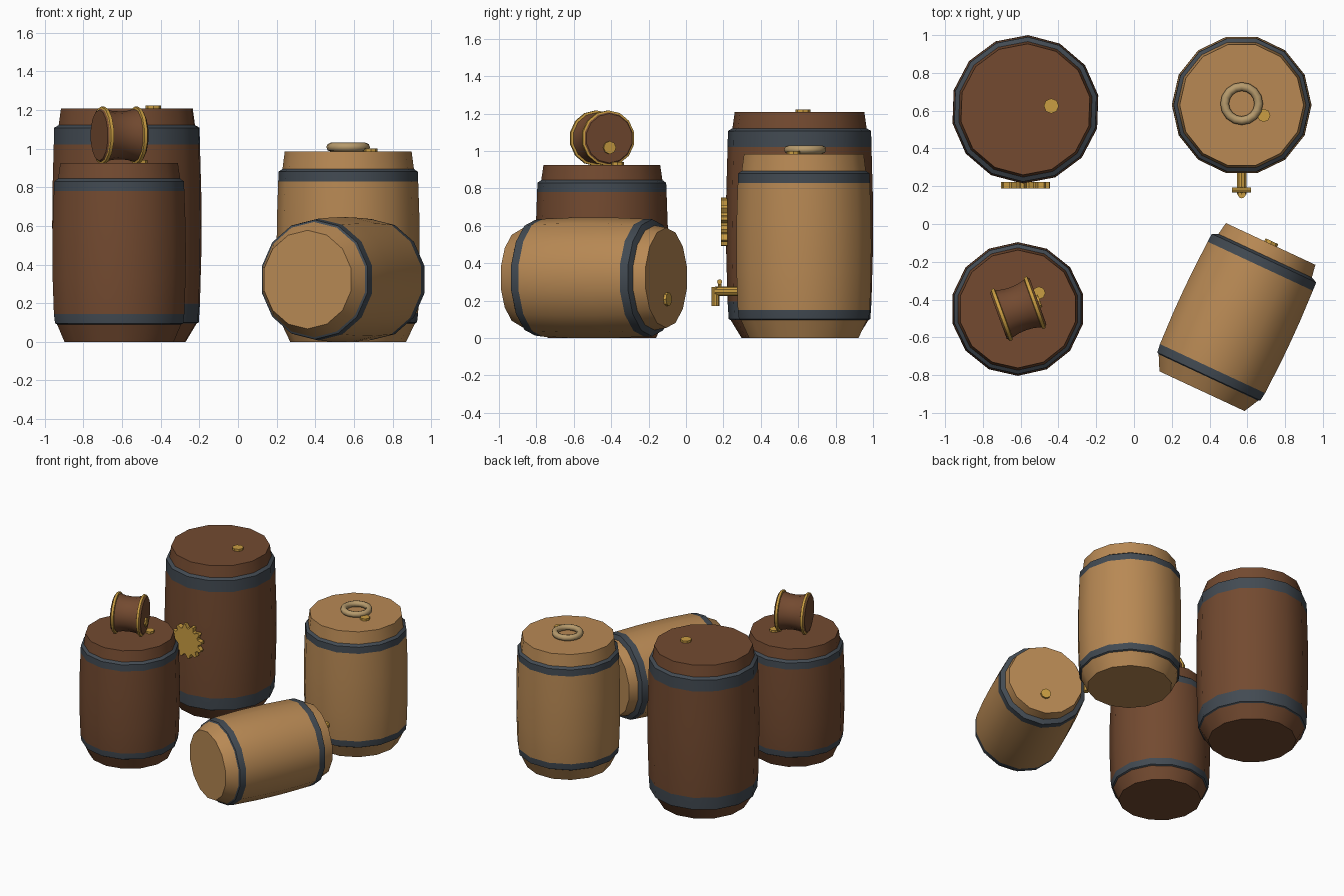
import bpy, bmesh, math
from mathutils import Matrix, Vector

if "Cube" in bpy.data.objects:
    bpy.data.objects.remove(bpy.data.objects["Cube"])

SIDES = 14


def material(name, rgb):
    m = bpy.data.materials.new(name)
    lin = [((c / 255 + 0.055) / 1.055) ** 2.4 for c in rgb]
    m.diffuse_color = (*lin, 1)
    m.use_nodes = True
    m.node_tree.nodes["Principled BSDF"].inputs["Base Color"].default_value = m.diffuse_color
    return m


DARK = material("dark_wood", (115, 74, 48))
LIGHT = material("light_wood", (184, 137, 84))
IRON = material("iron_band", (66, 74, 82))
GOLD = material("brass", (202, 157, 66))
ROPE = material("pale_ring", (182, 154, 108))


def finish(name, bm, mats, matrix=Matrix()):
    bmesh.ops.recalc_face_normals(bm, faces=bm.faces)
    me = bpy.data.meshes.new(name)
    bm.to_mesh(me)
    bm.free()
    for m in mats:
        me.materials.append(m)
    ob = bpy.data.objects.new(name, me)
    bpy.context.collection.objects.link(ob)
    ob.matrix_world = matrix
    bpy.context.view_layer.objects.active = ob
    ob.select_set(True)
    bpy.ops.object.shade_smooth_by_angle(angle=math.radians(30))
    ob.select_set(False)
    return ob


def lathe(name, profile, bands, mats, matrix, turn=0.0):
    """Turn (radius, height) points; segments listed in bands get material 1."""
    bm = bmesh.new()
    rings = []
    for r, z in profile:
        angles = [math.radians(turn) + math.tau * i / SIDES for i in range(SIDES)]
        rings.append([bm.verts.new((r * math.cos(a), r * math.sin(a), z)) for a in angles])
    for s, (lo, hi) in enumerate(zip(rings, rings[1:])):
        for i in range(SIDES):
            j = (i + 1) % SIDES
            f = bm.faces.new((lo[i], lo[j], hi[j], hi[i]))
            f.material_index = 1 if s in bands else 0
    bm.faces.new(rings[0])
    bm.faces.new(rings[-1])
    return finish(name, bm, mats, matrix)


def rod(name, a, b, r, mat, sides=10, matrix=Matrix()):
    a, b = Vector(a), Vector(b)
    d = b - a
    bm = bmesh.new()
    bmesh.ops.create_cone(bm, cap_ends=True, segments=sides, radius1=r, radius2=r, depth=d.length)
    place = Matrix.Translation((a + b) / 2) @ d.to_track_quat('Z', 'Y').to_matrix().to_4x4()
    return finish(name, bm, [mat], matrix @ place)


def barrel(name, wood, matrix, height, r_bot, r_mid, r_top, low, high, bung, bung_r, turn):
    """Bulging barrel with two iron bands, a stepped neck and a brass bung."""
    rb = r_mid - 0.008
    span = high[0] - low[1]
    profile = [(r_bot, 0), (r_mid - 0.025, low[0]), (rb - 0.006, low[0] + 0.006), (rb, low[1]),
               (r_mid - 0.001, low[1] + span * 0.3), (r_mid, low[1] + span * 0.5),
               (r_mid - 0.001, low[1] + span * 0.7), (rb, high[0]), (rb - 0.002, high[1] - 0.008),
               (r_top + 0.012, high[1] + 0.006), (r_top, height)]
    lathe(name, profile, {1, 2, 7, 8}, [wood, IRON], matrix, turn)
    x, y = bung
    rod(name + "_bung", (x, y, height - 0.02), (x, y, height + 0.016), bung_r, GOLD, 8, matrix)


def lying(x, y, z, angle):
    return (Matrix.Translation((x, y, z)) @ Matrix.Rotation(math.radians(angle), 4, 'Z')
            @ Matrix.Rotation(math.pi / 2, 4, 'Y'))


# Four large barrels
barrel("tall_barrel", DARK, Matrix.Translation((-0.575, 0.607, 0)), 1.207, 0.31, 0.393, 0.347,
       (0.095, 0.195), (1.02, 1.115), (0.137, 0.018), 0.04, 88)
barrel("tap_barrel", LIGHT, Matrix.Translation((0.57, 0.63, 0)), 0.985, 0.30, 0.37, 0.328,
       (0.095, 0.15), (0.83, 0.888), (0.117, -0.055), 0.035, 0)
barrel("short_barrel", DARK, Matrix.Translation((-0.615, -0.45, 0)), 0.925, 0.29, 0.354, 0.312,
       (0.09, 0.143), (0.78, 0.838), (0.112, 0.085), 0.034, 90)
barrel("lying_barrel", LIGHT, lying(0.36, -0.885, 0.322, 65), 0.86, 0.255, 0.323, 0.268,
       (0.08, 0.132), (0.73, 0.785), (0.115, 0.0), 0.037, 0)

# Small waisted keg resting on the short barrel
keg = lying(-0.718, -0.487, 1.068, 20)
lathe("small_keg", [(0.132, 0), (0.139, 0.008), (0.149, 0.011), (0.149, 0.028), (0.137, 0.031),
                    (0.127, 0.07), (0.124, 0.112), (0.127, 0.154), (0.137, 0.193),
                    (0.149, 0.196), (0.149, 0.213), (0.139, 0.216), (0.132, 0.224)],
      {1, 2, 3, 8, 9, 10}, [DARK, GOLD], keg)
rod("small_keg_bung", (0.05, 0, 0.21), (0.05, 0, 0.235), 0.035, GOLD, 8, keg)

# Pale ring on the lid of the tap barrel
bpy.ops.mesh.primitive_torus_add(location=(0.57, 0.637, 1.007), major_radius=0.09,
                                 minor_radius=0.023, major_segments=16, minor_segments=8)
ring = bpy.context.object
ring.name = "lid_ring"
ring.data.materials.append(ROPE)
bpy.ops.object.shade_smooth_by_angle(angle=math.radians(50))
ring.select_set(False)

# Tap: pipe, spout, stem and cross handle
rod("tap_pipe", (0.57, 0.32, 0.25), (0.57, 0.155, 0.25), 0.026, GOLD)
rod("tap_spout", (0.57, 0.157, 0.17), (0.57, 0.157, 0.272), 0.021, GOLD)
rod("tap_stem", (0.57, 0.18, 0.25), (0.57, 0.18, 0.30), 0.010, GOLD, 8)
rod("tap_handle", (0.52, 0.18, 0.30), (0.62, 0.18, 0.30), 0.014, GOLD, 8)

# Toothed brass badge on the front of the tall barrel
TEETH = 12
bm = bmesh.new()
loop = []
for i in range(TEETH * 4):
    r = 0.13 if i % 4 < 2 else 0.102
    a = math.tau * (i + 0.5) / (TEETH * 4)
    loop.append(bm.verts.new((-0.575 + r * math.cos(a), 0.187, 0.622 + r * math.sin(a))))
face = bm.faces.new(loop)
ext = bmesh.ops.extrude_face_region(bm, geom=[face], use_keep_orig=True)
moved = [g for g in ext["geom"] if isinstance(g, bmesh.types.BMVert)]
bmesh.ops.translate(bm, verts=moved, vec=(0, 0.035, 0))
finish("toothed_badge", bm, [GOLD])
